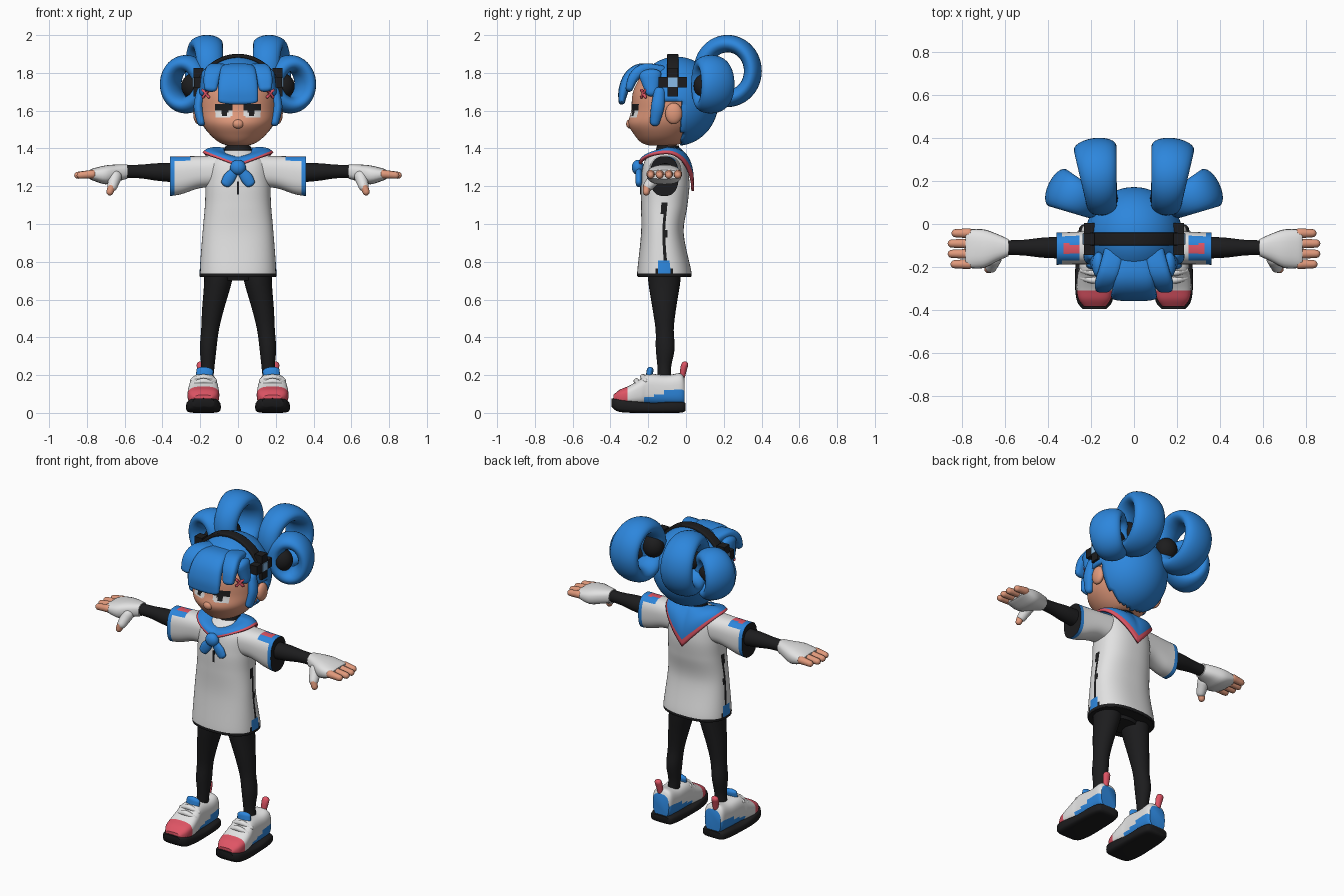
import bpy, bmesh
from math import sin, cos, pi, radians
from mathutils import Vector

cube = bpy.data.objects.get("Cube")
if cube:
    bpy.data.objects.remove(cube)

COLOURS = {
    "blue": (0.026, 0.24, 0.72), "white": (0.76, 0.76, 0.76), "black": (0.012, 0.012, 0.013),
    "skin": (0.75, 0.32, 0.20), "red": (0.74, 0.09, 0.13), "pale blue": (0.25, 0.5, 0.8),
}
MATS = {}
for key, rgb in COLOURS.items():
    m = bpy.data.materials.new(key)
    m.use_nodes = True
    m.diffuse_color = (*rgb, 1)
    m.node_tree.nodes["Principled BSDF"].inputs["Base Color"].default_value = (*rgb, 1)
    MATS[key] = m
X, Y, Z = Vector((1, 0, 0)), Vector((0, 1, 0)), Vector((0, 0, 1))


def finish(name, bm, mat, mirror=False, thick=0, smooth=True):
    """Turn a bmesh into an object; mat is a colour name or a rule on the face centre."""
    bmesh.ops.recalc_face_normals(bm, faces=bm.faces)
    me = bpy.data.meshes.new(name)
    bm.to_mesh(me)
    bm.free()
    ob = bpy.data.objects.new(name, me)
    bpy.context.collection.objects.link(ob)
    slots = []
    for p in me.polygons:
        colour = mat(p.center) if callable(mat) else mat
        if colour not in slots:
            slots.append(colour)
            me.materials.append(MATS[colour])
        p.material_index = slots.index(colour)
    if thick:
        ob.modifiers.new("thickness", "SOLIDIFY").thickness = thick
    if mirror:
        ob.modifiers.new("mirror", "MIRROR")
    if smooth:
        bpy.ops.object.select_all(action="DESELECT")
        ob.select_set(True)
        bpy.context.view_layer.objects.active = ob
        bpy.ops.object.shade_smooth_by_angle(angle=radians(45))
    return ob


def spline(pts, sub, closed):
    """Catmull-Rom through (x, y, z, a, b) points."""
    n, out = len(pts), []
    get = lambda i: Vector(pts[i % n] if closed else pts[max(0, min(n - 1, i))])
    for i in range(n if closed else n - 1):
        p, q, r, s = (get(i + k) for k in (-1, 0, 1, 2))
        for j in range(sub):
            t = j / sub
            out.append(q + (r - p) * (t / 2) + (2 * p - 5 * q + 4 * r - s) * (t * t / 2)
                       + (3 * q - p - 3 * r + s) * (t ** 3 / 2))
    return out if closed else out + [get(n - 1)]


def sweep(name, pts, side, mat, axis=None, closed=False, sub=4, n=24, power=2, dome=False, mirror=False):
    """Superellipse section (a along side, b across) along a smooth path."""
    path = spline(pts, sub, closed)
    rings, k = [], len(path)
    for i, p in enumerate(path):
        nxt = path[(i + 1) % k] if closed else path[min(k - 1, i + 1)]
        prv = path[i - 1] if closed else path[max(0, i - 1)]
        t = axis or (Vector(nxt[:3]) - Vector(prv[:3])).normalized()
        rings.append((Vector(p[:3]), t, p[3], p[4]))
    if dome:
        def cap(ring, sign):
            c, t, a, b = ring
            return [(c + t * sign * min(a, b) * sin(radians(e)), t, a * cos(radians(e)), b * cos(radians(e)))
                    for e in (25, 50, 70, 84)]
        rings = cap(rings[0], -1)[::-1] + rings + cap(rings[-1], 1)
    bm, loops = bmesh.new(), []
    for c, t, a, b in rings:
        s = (side - t * side.dot(t)).normalized()
        w = t.cross(s)
        loop = []
        for j in range(n):
            u, v = cos(2 * pi * j / n), sin(2 * pi * j / n)
            u = abs(u) ** (2 / power) * (1 if u > 0 else -1)
            v = abs(v) ** (2 / power) * (1 if v > 0 else -1)
            loop.append(bm.verts.new(c + s * (a * u) + w * (b * v)))
        loops.append(loop)
    for l0, l1 in zip(loops, loops[1:] + ([loops[0]] if closed else [])):
        for j in range(n):
            bm.faces.new((l0[j], l0[(j + 1) % n], l1[(j + 1) % n], l1[j]))
    if not closed:
        bm.faces.new(loops[0])
        bm.faces.new(loops[-1])
    return finish(name, bm, mat, mirror)


def ball(name, loc, size, mat, mirror=False, keep=None, thick=0):
    bm = bmesh.new()
    bmesh.ops.create_uvsphere(bm, u_segments=48 if keep else 24, v_segments=32 if keep else 14, radius=1)
    for v in bm.verts:
        v.co = Vector([v.co[i] * size[i] + loc[i] for i in range(3)])
    if keep:
        gone = [f for f in bm.faces if not keep(f.calc_center_median())]
        bmesh.ops.delete(bm, geom=gone, context="FACES")
    return finish(name, bm, mat, mirror, thick)


def box(name, loc, size, mat, mirror=False):
    bm = bmesh.new()
    bmesh.ops.create_cube(bm, size=1)
    for v in bm.verts:
        v.co = Vector([v.co[i] * size[i] + loc[i] for i in range(3)])
    return finish(name, bm, mat, mirror, smooth=False)


# Head with painted eyes, nose, ears and neck
def face_rule(c):
    dx = abs(c.x) - 0.078
    if c.y < -0.15 and abs(dx) < 0.044:
        if 1.597 < c.z < 1.63 or (1.575 < c.z < 1.6 and abs(dx + 0.008) < 0.016):
            return "black"
        if 1.565 < c.z < 1.6:
            return "white"
    return "skin"


sweep("head", [(0, -.13, 1.415, .05, .06), (0, -.125, 1.43, .095, .11), (0, -.122, 1.47, .145, .15),
               (0, -.115, 1.53, .187, .19), (0, -.1, 1.6, .203, .19), (0, -.09, 1.7, .2, .19),
               (0, -.08, 1.8, .15, .15)], X, face_rule, axis=Z, sub=8, n=128)
ball("nose", (0, -.295, 1.53), (.03, .022, .025), "skin")
ball("ear", (.212, -.065, 1.585), (.025, .045, .056), "skin", True)
sweep("neck", [(0, -.1, 1.36, .05, .05), (0, -.1, 1.46, .05, .05)], X, "skin")
sweep("neck_band", [(0, -.1, 1.36, .078, .07), (0, -.095, 1.415, .066, .058)], X, "black", axis=Z)

# Hair cap, fringe and side locks
ball("hair_cap", (0, -.05, 1.65), (.224, .222, .236), "blue", thick=.02,
     keep=lambda c: c.y > -.02 or (c.z > 1.64 and c.y > -.19) or c.z > 1.76)
sweep("fringe_middle", [(0, -.14, 1.81, .08, .03), (0, -.24, 1.82, .09, .03), (0, -.3, 1.78, .1, .03),
                        (0, -.33, 1.71, .107, .027), (0, -.34, 1.65, .105, .018)], X, "blue", power=3, dome=True)
sweep("fringe_side", [(.09, -.13, 1.81, .05, .03), (.115, -.22, 1.82, .05, .03), (.137, -.275, 1.78, .045, .028),
                      (.145, -.3, 1.72, .035, .02)], X, "blue", power=3, dome=True, mirror=True)
sweep("temple_hair", [(.165, -.19, 1.79, .03, .06), (.18, -.18, 1.7, .025, .035)], X, "blue", dome=True, mirror=True)
sweep("side_lock", [(.195, -.14, 1.7, .025, .03), (.21, -.15, 1.62, .025, .035), (.195, -.165, 1.54, .022, .026)],
      X, "blue", dome=True, mirror=True)
for turn in (-1, 1):
    sweep("hair_clip", [(.155, -.235, 1.69 - turn * .018, .008, .008), (.185, -.215, 1.69 + turn * .018, .008, .008)],
          X, "red", dome=True, n=8, mirror=True)


# Looped hair bunches with dark ties
def hair_loop(name, centre, out, rh, rv, width, thick):
    out = Vector(out).normalized()
    pts = []
    for i in range(12):
        a = 2 * pi * i / 12
        p = Vector(centre) + out * (rh * cos(a)) + Z * (rv * sin(a))
        pts.append((*p, width * (.85 + .15 * cos(a)), thick))
    sweep(name, pts, out.cross(Z), "blue", closed=True, mirror=True)


hair_loop("back_hair_loop", (.165, .22, 1.81), (.12, 1, 0), .135, .145, .1, .046)
hair_loop("side_hair_loop", (.275, .13, 1.74), (.9, .43, 0), .09, .11, .095, .045)
ball("back_hair_tie", (.14, .12, 1.8), (.065, .06, .07), "black", True)
ball("side_hair_tie", (.23, .1, 1.73), (.07, .06, .07), "black", True)

# Headband with cross badges
sweep("headband", [(.23 * cos(a), -.07, 1.65 + .24 * sin(a), .03, .011)
                   for a in (radians(d) for d in range(26, 155, 8))], Y, "black", power=5)
box("badge_bar", (.208, -.07, 1.75), (.05, .15, .055), "black", True)
box("badge_post", (.209, -.07, 1.75), (.052, .055, .15), "black", True)
box("badge_centre", (.212, -.07, 1.75), (.056, .05, .05), "pale blue", True)


# Tunic with hem, side seams and hip tabs
def tunic_rule(c):
    off = abs(c.y + .115)
    if c.z < .742:
        return "black"
    if abs(c.x) > .1:
        if off < .03 and c.z < .81:
            return "blue"
        if off < .05 and c.z < .765 or off < .011 and c.z < 1.12:
            return "black"
    return "white"


sweep("tunic", [(0, -.115, .72, .2, .14), (0, -.115, .75, .203, .143), (0, -.125, .95, .188, .113),
                (0, -.115, 1.1, .175, .123), (0, -.11, 1.22, .17, .128), (0, -.11, 1.33, .15, .11),
                (0, -.1, 1.39, .07, .06)], X, tunic_rule, axis=Z, sub=9, n=72, power=2.4)
box("front_zip", (0, -.238, 1.19), (.012, .009, .07), "black")


# Sleeves with cuffs and shoulder patches
def sleeve_rule(c):
    if c.x > .3595:
        return "black"
    if c.z > 1.3 and .25 < c.x < .33 and abs(c.y + .115) < .022:
        return "red"
    return "blue" if c.x > .335 or (c.x > .25 and c.z > 1.335) else "white"


sweep("sleeve", [(.1, -.11, 1.28, .085, .085), (.2, -.11, 1.275, .078, .085), (.3, -.113, 1.258, .075, .1),
                 (.36, -.115, 1.253, .075, .105)], Y, sleeve_rule, axis=X, sub=8, n=48, power=2.5, mirror=True)

# Arms, gloves and fingers
sweep("arm", [(.3, -.11, 1.27, .052, .052), (.42, -.11, 1.275, .047, .047), (.52, -.11, 1.278, .036, .036),
              (.62, -.11, 1.278, .034, .034)], Y, "black", axis=X, mirror=True)
sweep("glove", [(.585, -.11, 1.278, .04, .038), (.64, -.11, 1.27, .065, .045), (.7, -.115, 1.26, .09, .05),
                (.765, -.115, 1.262, .09, .033), (.785, -.115, 1.262, .084, .024)],
      Y, "white", axis=X, power=2.6, mirror=True)
for i, tip in enumerate((.835, .848, .848, .83)):
    y = -.187 + i * .048
    sweep("finger", [(.77, y, 1.264, .023, .023), (tip, y, 1.258, .019, .019)], Y, "skin", n=14, dome=True, mirror=True)
sweep("thumb_base", [(.65, -.16, 1.25, .035, .035), (.665, -.2, 1.2, .027, .027)], X, "white", dome=True, mirror=True)
sweep("thumb", [(.667, -.205, 1.2, .022, .022), (.678, -.21, 1.17, .019, .019)], X, "skin", n=14, dome=True, mirror=True)

# Sailor collar with bordered edge
bm, rows, N, STEPS = bmesh.new(), [], 64, 12
for k in range(STEPS + 1):
    f, row = k / STEPS, []
    for j in range(N):
        c, s = cos(2 * pi * j / N), sin(2 * pi * j / N)
        inner = Vector((.075 * c, -.1 + .068 * s, 1.405 - .045 * max(0, -s)))
        drop = .205 if s > 0 else .075
        outer = Vector((.188 * c, -.105 + .147 * s, 1.38 - drop * (1 - abs(c))))
        row.append(bm.verts.new(inner.lerp(outer, f) + Vector((c * .015, s * .025, .012)) * sin(pi * f)))
    rows.append(row)
rim = []
for k in range(STEPS):
    for j in range(N):
        face = bm.faces.new((rows[k][j], rows[k + 1][j], rows[k + 1][(j + 1) % N], rows[k][(j + 1) % N]))
        if k >= STEPS - 2:
            rim.append(face.calc_center_median())
rim = {tuple(round(v, 4) for v in c) for c in rim}
finish("collar", bm, lambda c: "red" if tuple(round(v, 4) for v in c) in rim else "blue", thick=.014)

# Neck bow
ball("bow_knot", (0, -.255, 1.3), (.042, .032, .04), "blue")
sweep("bow_tail", [(.01, -.25, 1.29, .02, .016), (.045, -.25, 1.245, .032, .018), (.065, -.25, 1.215, .027, .016)],
      X, "blue", dome=True, mirror=True)

# Legs and hips
sweep("hips", [(0, -.115, .7, .1, .075), (0, -.115, .8, .17, .1)], X, "black")
sweep("leg", [(.1, -.115, .76, .082, .09), (.108, -.115, .68, .072, .083), (.132, -.115, .55, .058, .062),
              (.148, -.113, .44, .047, .048), (.158, -.11, .34, .044, .05), (.16, -.115, .24, .035, .036),
              (.17, -.115, .15, .035, .036)], X, "black", axis=Z, mirror=True)


# Shoes
def shoe_rule(c):
    if c.y < -.305 and c.z < .15:
        return "red"
    if c.y > -.22 and c.z < .085 + .035 * sin((c.y + .2) * 8):
        return "blue"
    return "white"


sweep("shoe", [(.183, -.385, .07, .05, .025), (.183, -.35, .083, .075, .04), (.183, -.3, .092, .084, .052),
               (.183, -.24, .11, .08, .07), (.182, -.2, .123, .074, .083), (.18, -.1, .12, .07, .08),
               (.18, -.03, .125, .066, .085), (.18, -.008, .115, .055, .07)],
      X, shoe_rule, axis=Y, sub=6, n=40, power=3, mirror=True)
sweep("sole", [(.183, -.395, .055, .055, .022), (.183, -.36, .042, .082, .035), (.183, -.28, .033, .092, .033),
               (.182, -.18, .027, .09, .027), (.181, -.08, .03, .086, .03), (.18, -.02, .03, .075, .028),
               (.18, -.003, .032, .06, .02)], X, "black", axis=Y, power=4, mirror=True)
for y, z in ((-.25, .168), (-.215, .19)):
    sweep("shoe_strap", [(.125, y, z - .02, .014, .014), (.183, y - .012, z, .016, .016), (.241, y, z - .02, .014, .014)],
          Y, "white", n=12, dome=True, mirror=True)
sweep("shoe_tongue", [(.178, -.195, .195, .045, .018), (.175, -.19, .225, .045, .018)], X, "blue", dome=True, mirror=True)
sweep("heel_tab", [(.192, -.02, .19, .016, .014), (.195, -.012, .235, .022, .018), (.197, -.006, .255, .022, .018)],
      X, "red", n=16, dome=True, mirror=True)
